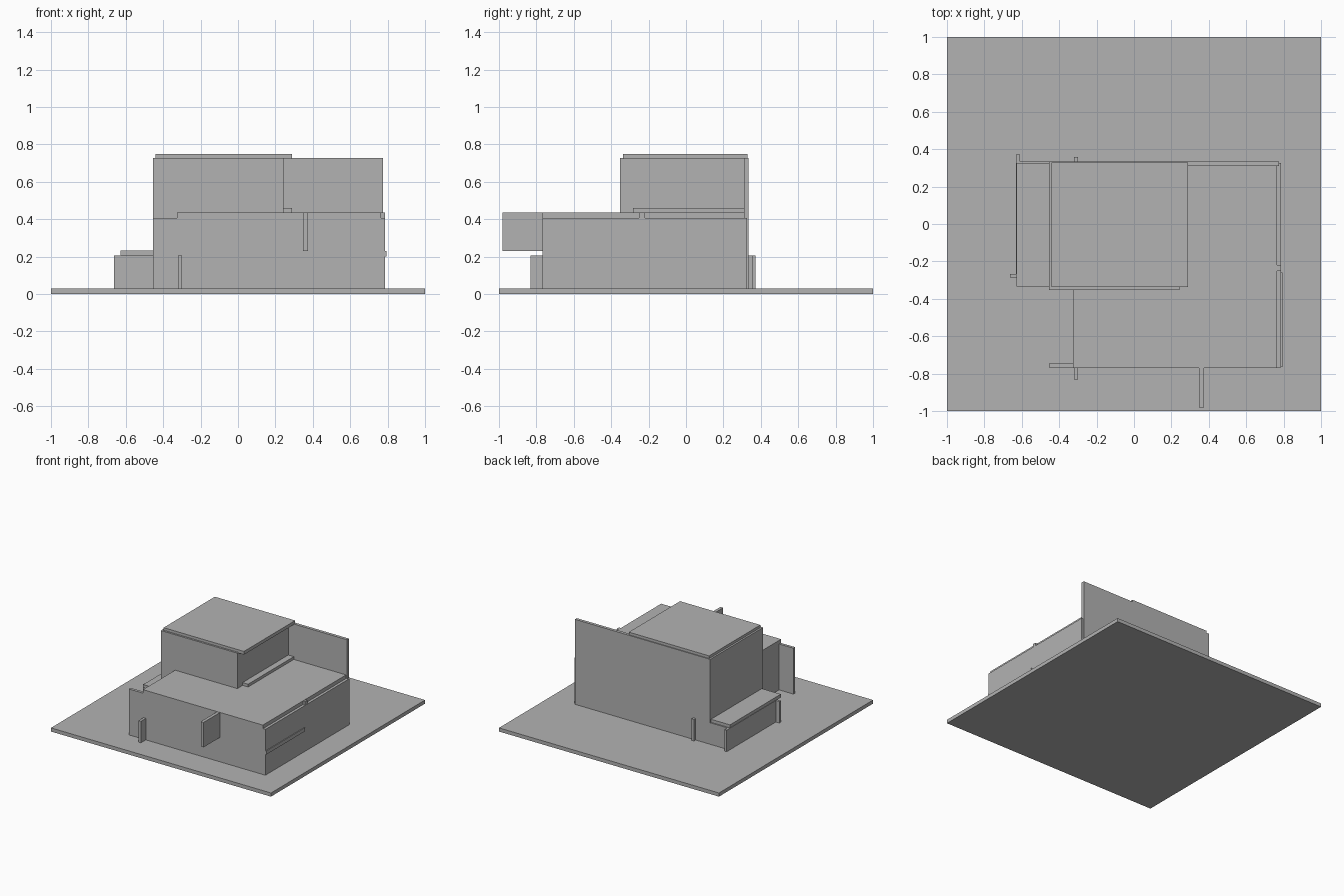
import bpy

old = bpy.data.objects.get("Cube")
if old:
    bpy.data.objects.remove(old, do_unlink=True)

grey = bpy.data.materials.new("plain grey")
grey.use_nodes = True
colour = (0.45, 0.45, 0.45, 1)
grey.diffuse_color = colour
grey.node_tree.nodes["Principled BSDF"].inputs["Base Color"].default_value = colour

GROUND = 0.03      # top of the base slab
LOW = 0.207        # top of the wing walls and low fins
WALL = 0.407       # top of the ground floor walls
DECK = 0.437       # top of the terrace slab
TOP = 0.728        # top of the upper walls


def box(name, x, y, z):
    """Block spanning the given (min, max) ranges."""
    bpy.ops.mesh.primitive_cube_add(size=1, location=[sum(r) / 2 for r in (x, y, z)])
    ob = bpy.context.object
    ob.name = name
    ob.scale = [r[1] - r[0] for r in (x, y, z)]
    bpy.ops.object.transform_apply(location=False, rotation=False, scale=True)
    ob.data.materials.append(grey)
    return ob


# Site
box("base_slab", (-1, 1), (-1, 1), (0, GROUND))

# Ground floor
box("front_wall", (-0.455, 0.785), (-0.768, -0.745), (GROUND, WALL))
box("right_wall", (0.765, 0.787), (-0.768, 0.325), (GROUND, WALL))
box("recess_wall", (-0.325, -0.305), (-0.745, -0.33), (GROUND, WALL))
box("terrace_slab", (-0.325, 0.765), (-0.77, 0.31), (WALL, DECK))
box("parapet_post", (0.765, 0.785), (-0.25, -0.22), (WALL, DECK - 0.002))
box("side_sill", (0.78, 0.793), (-0.765, -0.26), (0.2, 0.23))

# Tall block
box("back_wall", (-0.455, 0.775), (0.31, 0.335), (GROUND, TOP))
box("left_wall", (-0.455, -0.435), (-0.35, 0.325), (GROUND, TOP))
box("upper_front_wall", (-0.455, 0.242), (-0.352, -0.33), (WALL, TOP))
box("recess_end_wall", (-0.455, -0.31), (-0.352, -0.33), (GROUND, WALL))
box("upper_right_wall", (0.22, 0.24), (-0.34, 0.315), (DECK, TOP))
box("upper_roof", (-0.44, 0.29), (-0.337, 0.328), (TOP - 0.005, 0.75))
box("terrace_kerb", (0.235, 0.29), (-0.283, 0.31), (DECK, 0.46))

# Low side wing
box("wing_front_wall", (-0.662, -0.45), (-0.287, -0.267), (GROUND, LOW))
box("wing_left_wall", (-0.63, -0.61), (-0.28, 0.372), (GROUND, LOW))
box("wing_back_wall", (-0.615, -0.45), (0.313, 0.335), (GROUND, LOW))
box("wing_roof", (-0.627, -0.45), (-0.335, 0.325), (LOW - 0.002, 0.232))

# Projecting fins
box("front_low_fin", (-0.322, -0.3), (-0.832, -0.76), (GROUND, LOW))
box("back_low_fin", (-0.322, -0.3), (0.33, 0.358), (GROUND, LOW))
box("front_high_fin", (0.348, 0.374), (-0.98, -0.76), (0.23, DECK - 0.002))
